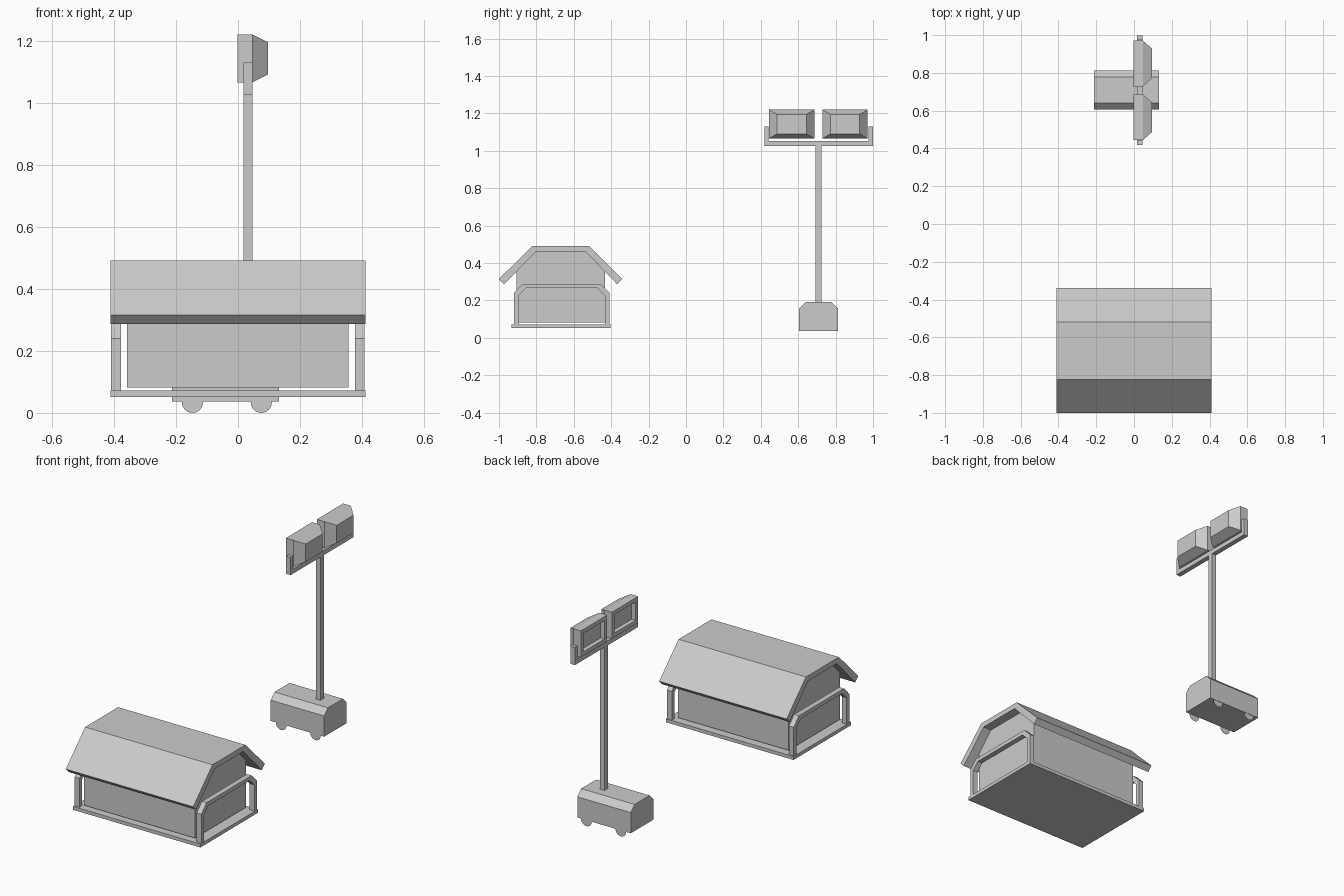
import bpy, bmesh
from mathutils import Vector

cube = bpy.data.objects.get("Cube")
if cube:
    bpy.data.objects.remove(cube, do_unlink=True)

grey = bpy.data.materials.new("plain_grey")
grey.use_nodes = True
grey.diffuse_color = (0.6, 0.6, 0.6, 1)
grey.node_tree.nodes["Principled BSDF"].inputs["Base Color"].default_value = (0.6, 0.6, 0.6, 1)


def finish(name, bm, recalc=True):
    if recalc:
        bmesh.ops.recalc_face_normals(bm, faces=bm.faces)
    mesh = bpy.data.meshes.new(name)
    bm.to_mesh(mesh)
    bm.free()
    mesh.materials.append(grey)
    obj = bpy.data.objects.new(name, mesh)
    bpy.context.collection.objects.link(obj)
    return obj


def extrude_x(name, profile, x0, x1):
    """Extrude a (y, z) outline along x."""
    bm = bmesh.new()
    face = bm.faces.new([bm.verts.new((x0, y, z)) for y, z in profile])
    out = bmesh.ops.extrude_face_region(bm, geom=[face])
    moved = [v for v in out["geom"] if isinstance(v, bmesh.types.BMVert)]
    bmesh.ops.translate(bm, verts=moved, vec=(x1 - x0, 0, 0))
    return finish(name, bm)


def box(name, x0, x1, y0, y1, z0, z1):
    return extrude_x(name, [(y0, z0), (y1, z0), (y1, z1), (y0, z1)], x0, x1)


def mirrored(half, yc):
    """Close a half outline (offset, z) symmetrically about yc."""
    return [(yc + y, z) for y, z in half] + [(yc - y, z) for y, z in reversed(half)]


def band(outer, inner, yc):
    """Open arch outline between an outer and an inner half outline."""
    def path(half):
        return [(yc + y, z) for y, z in half] + [(yc - y, z) for y, z in reversed(half)]
    return path(outer) + path(inner)[::-1]


# Shelter: floor, body, gambrel roof and end frames
YC = -0.67
box("floor_plate", -0.411, 0.411, YC - 0.263, YC + 0.267, 0.052, 0.072)
body = [(0.236, 0.082), (0.236, 0.36), (0.134, 0.461)]
extrude_x("shelter_body", mirrored(body, YC), -0.358, 0.357)
roof_outer = [(0.33, 0.315), (0.152, 0.492)]
roof_inner = [(0.302, 0.287), (0.133, 0.461)]
extrude_x("roof", band(roof_outer, roof_inner, YC), -0.411, 0.411)
frame_outer = [(0.256, 0.07), (0.256, 0.24), (0.208, 0.289)]
frame_inner = [(0.232, 0.07), (0.232, 0.225), (0.19, 0.266)]
for side, x0 in (("right", -0.409), ("left", 0.377)):
    extrude_x(side + "_end_frame", band(frame_outer, frame_inner, YC + 0.006), x0, x0 + 0.031)

# Light cart: chamfered body and flat wheel discs
CY = 0.709
cart = [(0.104, 0.036), (0.104, 0.157), (0.069, 0.191)]
extrude_x("cart_body", mirrored(cart, CY), -0.213, 0.132)
for row, y in (("front", CY - 0.102), ("back", CY + 0.102)):
    for side, x in (("right", -0.147), ("left", 0.075)):
        bm = bmesh.new()
        bmesh.ops.create_circle(bm, cap_ends=True, segments=24, radius=0.034)
        for v in bm.verts:
            v.co = Vector((x + v.co.x, y, 0.034 + v.co.y))
        disc = finish(f"{row}_{side}_wheel", bm, False)
        if row == "back":
            disc.data.flip_normals()

# Mast with a cradle for the lamps
MX0, MX1 = 0.017, 0.046
box("mast", MX0, MX1, CY - 0.016, CY + 0.016, 0.185, 1.03)
cradle_outer = [(0.29, 1.13), (0.29, 1.026)]
cradle_inner = [(0.268, 1.13), (0.268, 1.053)]
extrude_x("lamp_cradle", band(cradle_outer, cradle_inner, CY), MX0, MX1)


def lamp(name, yc):
    """Tapered housing on +x, recessed panel on -x."""
    zc = 1.143
    rings = [(0.024, 0.098, 0.054), (-0.002, 0.098, 0.054), (-0.002, 0.121, 0.077),
             (0.047, 0.121, 0.077), (0.096, 0.078, 0.052)]
    bm = bmesh.new()
    loops = [[bm.verts.new((x, yc + sy * hy, zc + sz * hz))
              for sy, sz in ((-1, -1), (1, -1), (1, 1), (-1, 1))] for x, hy, hz in rings]
    for a, b in zip(loops, loops[1:]):
        for i in range(4):
            j = (i + 1) % 4
            bm.faces.new((a[i], a[j], b[j], b[i]))
    bm.faces.new(loops[0])
    bm.faces.new(loops[-1])
    finish(name, bm)


lamp("front_lamp", CY - 0.144)
lamp("back_lamp", CY + 0.141)
